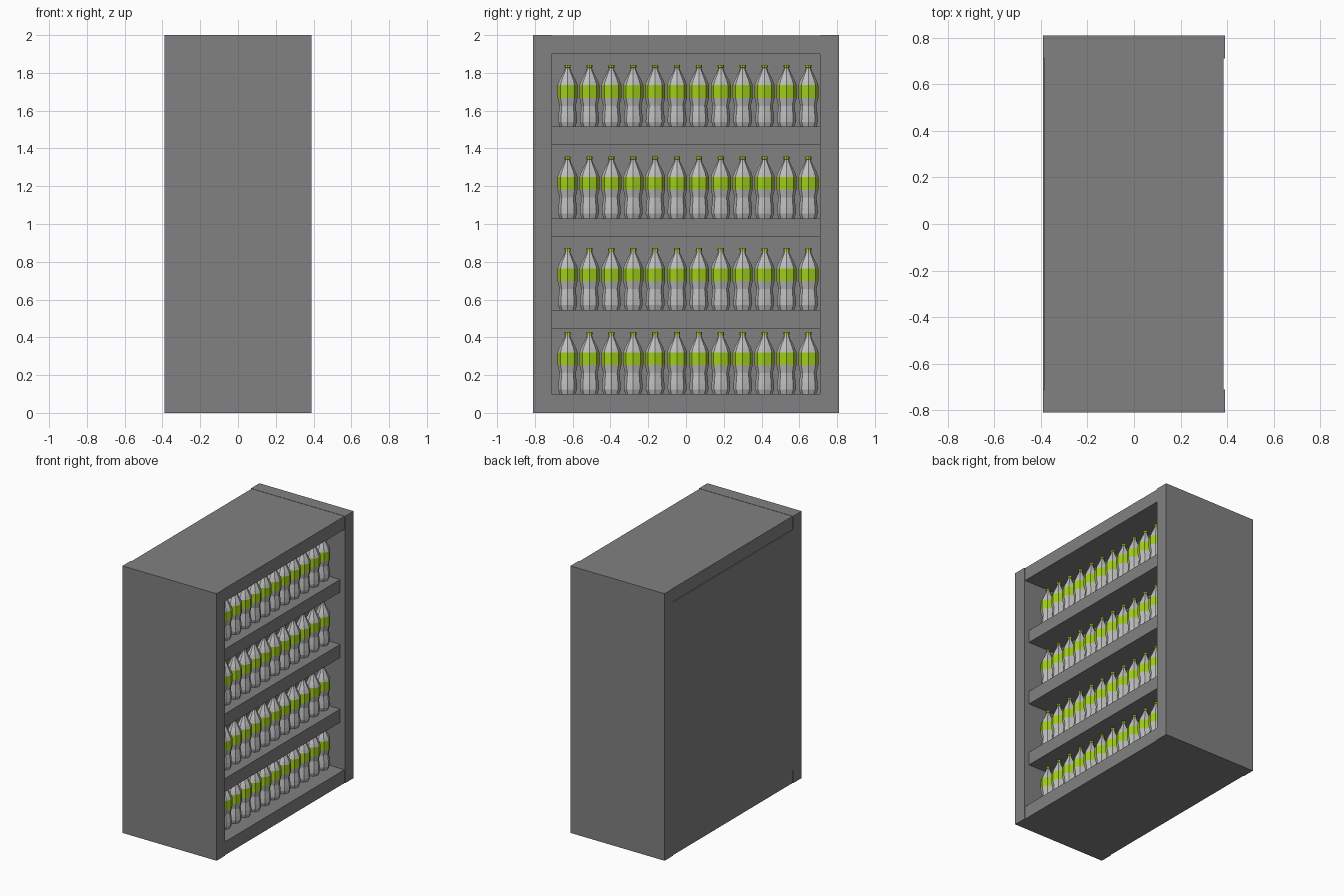
import bpy, bmesh, math

if "Cube" in bpy.data.objects:
    bpy.data.objects.remove(bpy.data.objects["Cube"])


def material(name, rgb):
    m = bpy.data.materials.new(name)
    m.diffuse_color = (*rgb, 1.0)
    m.use_nodes = True
    m.node_tree.nodes["Principled BSDF"].inputs["Base Color"].default_value = m.diffuse_color
    return m


GREY = material("cabinet grey", (0.22, 0.22, 0.22))
CLEAR = material("bottle pale grey", (0.52, 0.52, 0.52))
GREEN = material("label green", (0.36, 0.62, 0.01))


def box(name, x, y, z, mat):
    """Axis-aligned box from (min, max) ranges."""
    bm = bmesh.new()
    bmesh.ops.create_cube(bm, size=1.0)
    for v in bm.verts:
        for i, (lo, hi) in enumerate((x, y, z)):
            v.co[i] = hi if v.co[i] > 0 else lo
    me = bpy.data.meshes.new(name)
    bm.to_mesh(me)
    bm.free()
    me.materials.append(mat)
    ob = bpy.data.objects.new(name, me)
    bpy.context.collection.objects.link(ob)
    return ob


# Cabinet shell, open towards +x
box("side_panel_left", (-0.39, 0.39), (-0.81, -0.71), (0, 2), GREY)
box("side_panel_right", (-0.39, 0.39), (0.71, 0.81), (0, 2), GREY)
box("base_panel", (-0.385, 0.385), (-0.71, 0.71), (0, 0.10), GREY)
box("top_panel", (-0.385, 0.385), (-0.71, 0.71), (1.90, 1.998), GREY)
box("back_block", (-0.39, 0.13), (-0.71, 0.71), (0.10, 1.90), GREY)

# Shelves
for i, (lo, hi) in enumerate(((0.445, 0.545), (0.93, 1.03), (1.42, 1.515))):
    box(f"shelf_{i + 1}", (0.13, 0.35), (-0.71, 0.71), (lo, hi), GREY)

# Bottle profile: (radius, height) from foot to cap
PROFILE = [(0.041, 0.0), (0.050, 0.025), (0.049, 0.055), (0.043, 0.11),
           (0.053, 0.153), (0.053, 0.220), (0.045, 0.243), (0.017, 0.298),
           (0.013, 0.312), (0.017, 0.313), (0.016, 0.328)]
SIDES = 8


def bottle_mesh():
    bm = bmesh.new()
    rings = []
    for r, z in PROFILE:
        rings.append([bm.verts.new((r * math.cos(2 * math.pi * k / SIDES),
                                    r * math.sin(2 * math.pi * k / SIDES), z))
                      for k in range(SIDES)])
    for a, b in zip(rings, rings[1:]):
        for k in range(SIDES):
            n = (k + 1) % SIDES
            bm.faces.new((a[k], a[n], b[n], b[k]))
    bm.faces.new(rings[0][::-1])
    bm.faces.new(rings[-1])
    # Green label band and cap, chosen by height
    for f in bm.faces:
        z = f.calc_center_median().z
        f.material_index = int(0.155 < z < 0.218 or z > 0.3122)
    me = bpy.data.meshes.new("bottle")
    bm.to_mesh(me)
    bm.free()
    me.materials.append(CLEAR)
    me.materials.append(GREEN)
    return me


# Four rows of twelve bottles
mesh = bottle_mesh()
for row, z in enumerate((0.10, 0.545, 1.03, 1.515)):
    for k in range(12):
        ob = bpy.data.objects.new(f"bottle_{row + 1}_{k + 1}", mesh)
        ob.location = (0.247, -0.627 + k * 0.1159, z)
        bpy.context.collection.objects.link(ob)
